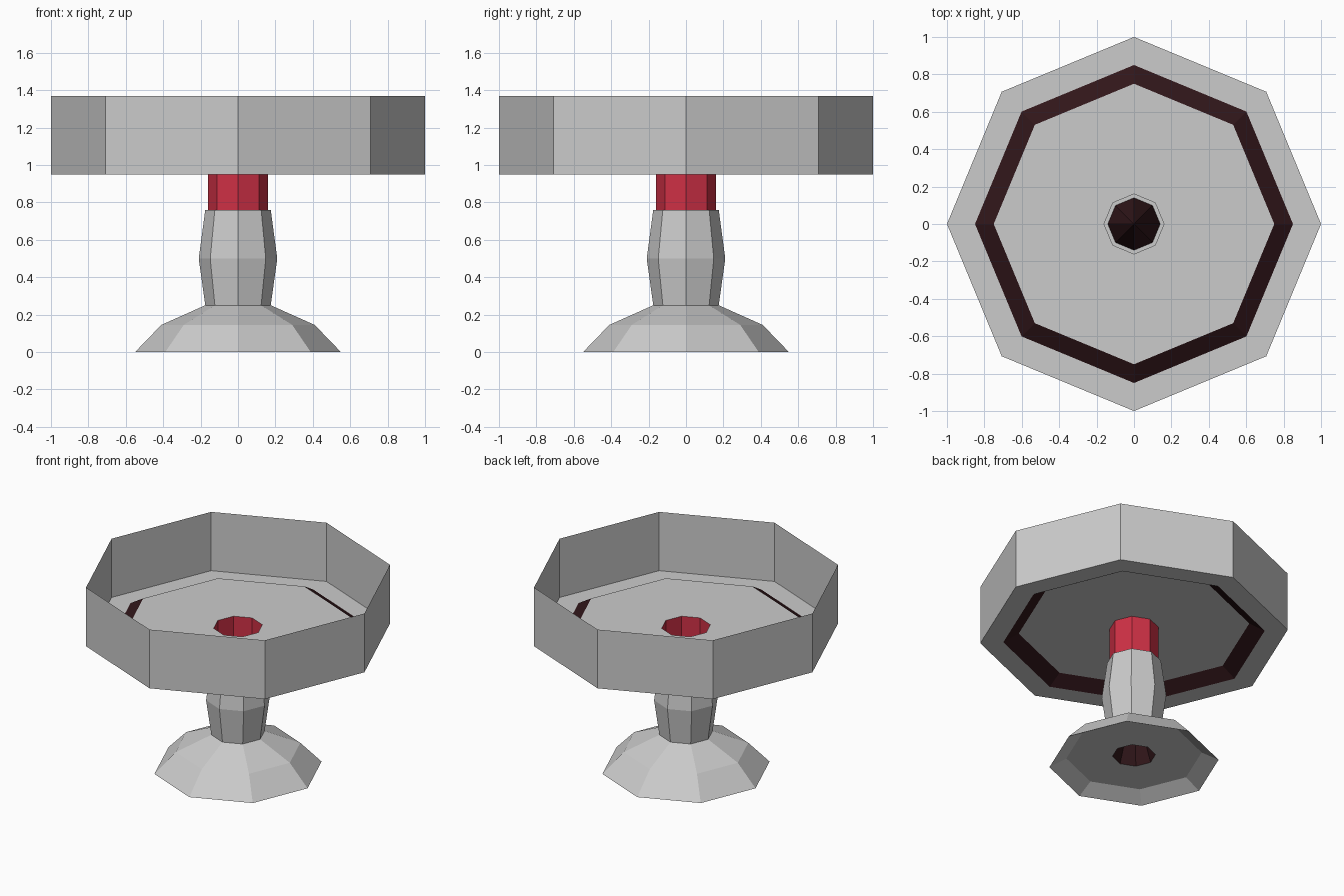
import bpy
import math

if "Cube" in bpy.data.objects:
    bpy.data.objects.remove(bpy.data.objects["Cube"])

SIDES = 8


def material(name, color):
    m = bpy.data.materials.new(name)
    m.diffuse_color = color
    m.use_nodes = True
    m.node_tree.nodes["Principled BSDF"].inputs["Base Color"].default_value = m.diffuse_color
    return m


def lathe(name, profile, mat=None):
    """Revolve (radius, z) points into an open eight-sided shell."""
    verts, rings, faces = [], [], []
    for r, z in profile:
        count = SIDES if r > 0 else 1
        start = len(verts)
        for i in range(count):
            a = 2 * math.pi * i / SIDES
            verts.append((r * math.cos(a), r * math.sin(a), z))
        rings.append([start + i % count for i in range(SIDES)])
    for low, high in zip(rings, rings[1:]):
        for i in range(SIDES):
            j = (i + 1) % SIDES
            quad = [low[i], low[j], high[j], high[i]]
            faces.append(list(dict.fromkeys(quad)))
    mesh = bpy.data.meshes.new(name)
    mesh.from_pydata(verts, [], faces)
    mesh.update()
    obj = bpy.data.objects.new(name, mesh)
    bpy.context.collection.objects.link(obj)
    if mat:
        mesh.materials.append(mat)
    return obj


red = material("red_band", (0.62, 0.03, 0.06, 1))
dark = material("dark_red", (0.03, 0.008, 0.01, 1))

# Flared foot with a recessed, pierced underside
lathe("foot", [(0.14, 0.06), (0.44, 0.06), (0.55, 0), (0.41, 0.145), (0.175, 0.25)])

# Dark cone inside the foot opening
lathe("inner_cone", [(0.14, 0.06), (0, 0.5)], dark)

# Bulging stem and red neck, open at the top
lathe("stem", [(0.175, 0.25), (0.21, 0.5), (0.175, 0.76), (0.16, 0.76)])
lathe("neck", [(0.16, 0.76), (0.16, 1.01)], red)

# Bowl: raised floor, dark sloping band, outer floor and wall
lathe("bowl_floor", [(0.16, 1.01), (0.75, 1.01)])
lathe("bowl_band", [(0.75, 1.01), (0.85, 0.95)], dark)
lathe("bowl_wall", [(0.85, 0.95), (1.0, 0.95), (1.0, 1.37)])
